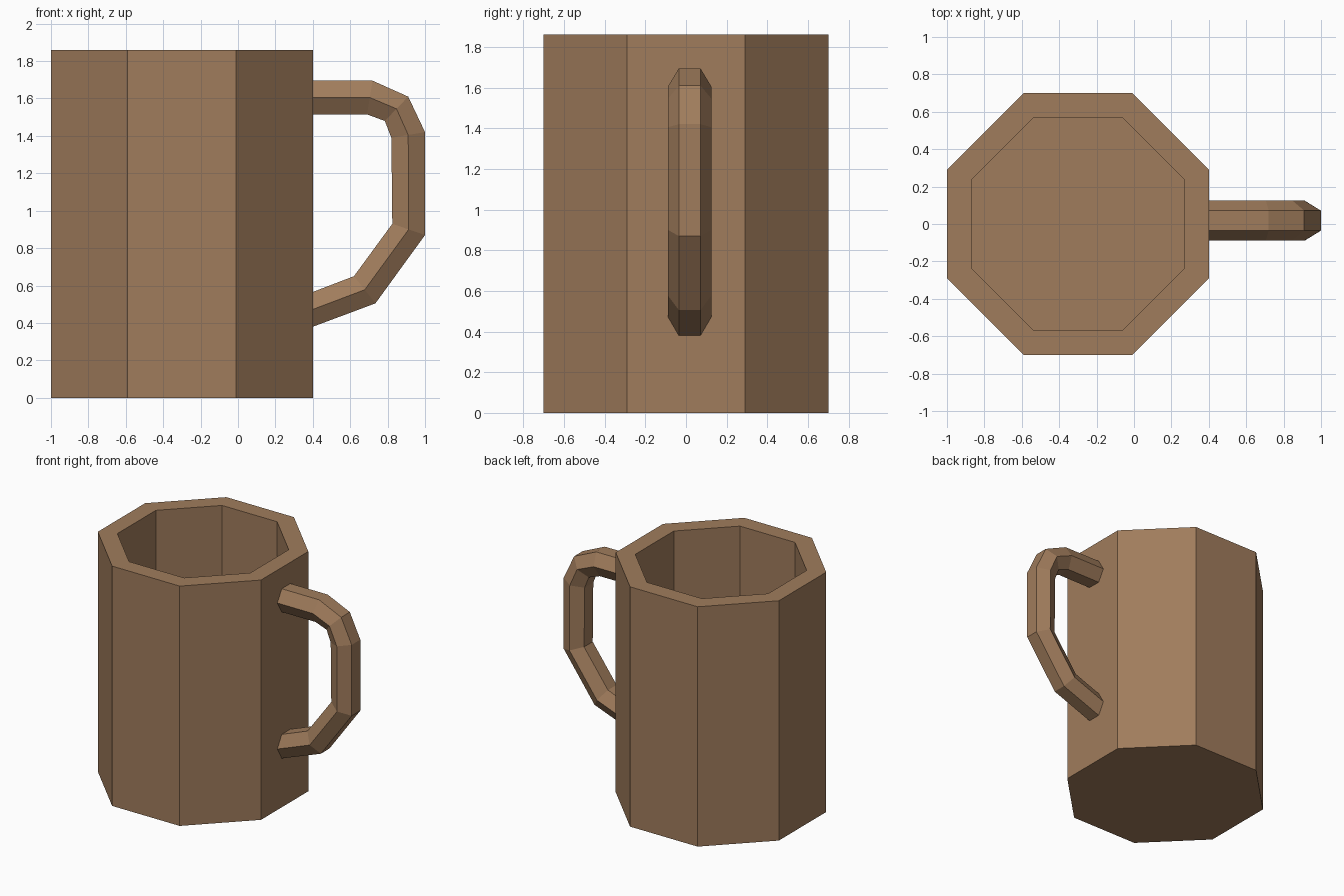
import bpy, bmesh
from math import pi, cos
from mathutils import Matrix, Vector

cube = bpy.data.objects.get("Cube")
if cube:
    bpy.data.objects.remove(cube, do_unlink=True)

HEIGHT, APOTHEM, WALL, FLOOR = 1.86, 0.70, 0.13, 0.13
CENTRE_X = -0.30
HANDLE_Y = 0.018

brown = bpy.data.materials.new("clay brown")
brown.use_nodes = True
colour = (0.352, 0.202, 0.107, 1)
brown.diffuse_color = colour
brown.node_tree.nodes["Principled BSDF"].inputs["Base Color"].default_value = colour


def finish(bm, name):
    bmesh.ops.recalc_face_normals(bm, faces=bm.faces)
    mesh = bpy.data.meshes.new(name)
    bm.to_mesh(mesh)
    bm.free()
    mesh.materials.append(brown)
    obj = bpy.data.objects.new(name, mesh)
    bpy.context.collection.objects.link(obj)
    return obj


# Mug body: eight-sided cylinder with an inset rim and a sunken cavity
bm = bmesh.new()
radius = APOTHEM / cos(pi / 8)
bmesh.ops.create_cone(
    bm, cap_ends=True, segments=8, radius1=radius, radius2=radius, depth=HEIGHT,
    matrix=Matrix.Translation((CENTRE_X, 0, HEIGHT / 2)) @ Matrix.Rotation(pi / 8, 4, 'Z'))
bm.faces.ensure_lookup_table()
top = max(bm.faces, key=lambda f: f.calc_center_median().z)
bmesh.ops.inset_region(bm, faces=[top], thickness=WALL, use_even_offset=True)
cavity = bmesh.ops.extrude_face_region(bm, geom=[top])["geom"]
if top.is_valid:
    bmesh.ops.delete(bm, geom=[top], context='FACES_ONLY')
bmesh.ops.translate(bm, vec=(0, 0, FLOOR - HEIGHT),
                    verts=[v for v in cavity if isinstance(v, bmesh.types.BMVert)])
finish(bm, "mug_body")

# Handle: hexagonal tube, each station given by its outer and inner (x, z) points
stations = [
    ((0.38, 1.695), (0.38, 1.515)),
    ((0.72, 1.695), (0.69, 1.515)),
    ((0.91, 1.61), (0.785, 1.48)),
    ((1.00, 1.42), (0.82, 1.39)),
    ((1.00, 0.87), (0.825, 0.93)),
    ((0.735, 0.505), (0.62, 0.65)),
    ((0.38, 0.372), (0.38, 0.558)),
]
bm = bmesh.new()
rings = []
for outer, inner in stations:
    a, b = Vector((outer[0], 0, outer[1])), Vector((inner[0], 0, inner[1]))
    section = [(a, -0.053), (a, 0.053), ((a + b) / 2, 0.107),
               (b, 0.053), (b, -0.053), ((a + b) / 2, -0.107)]
    rings.append([bm.verts.new(p + Vector((0, HANDLE_Y + y, 0))) for p, y in section])
for r, s in zip(rings, rings[1:]):
    for i in range(6):
        j = (i + 1) % 6
        bm.faces.new((r[i], r[j], s[j], s[i]))
bm.faces.new(rings[0])
bm.faces.new(rings[-1])
finish(bm, "mug_handle")
